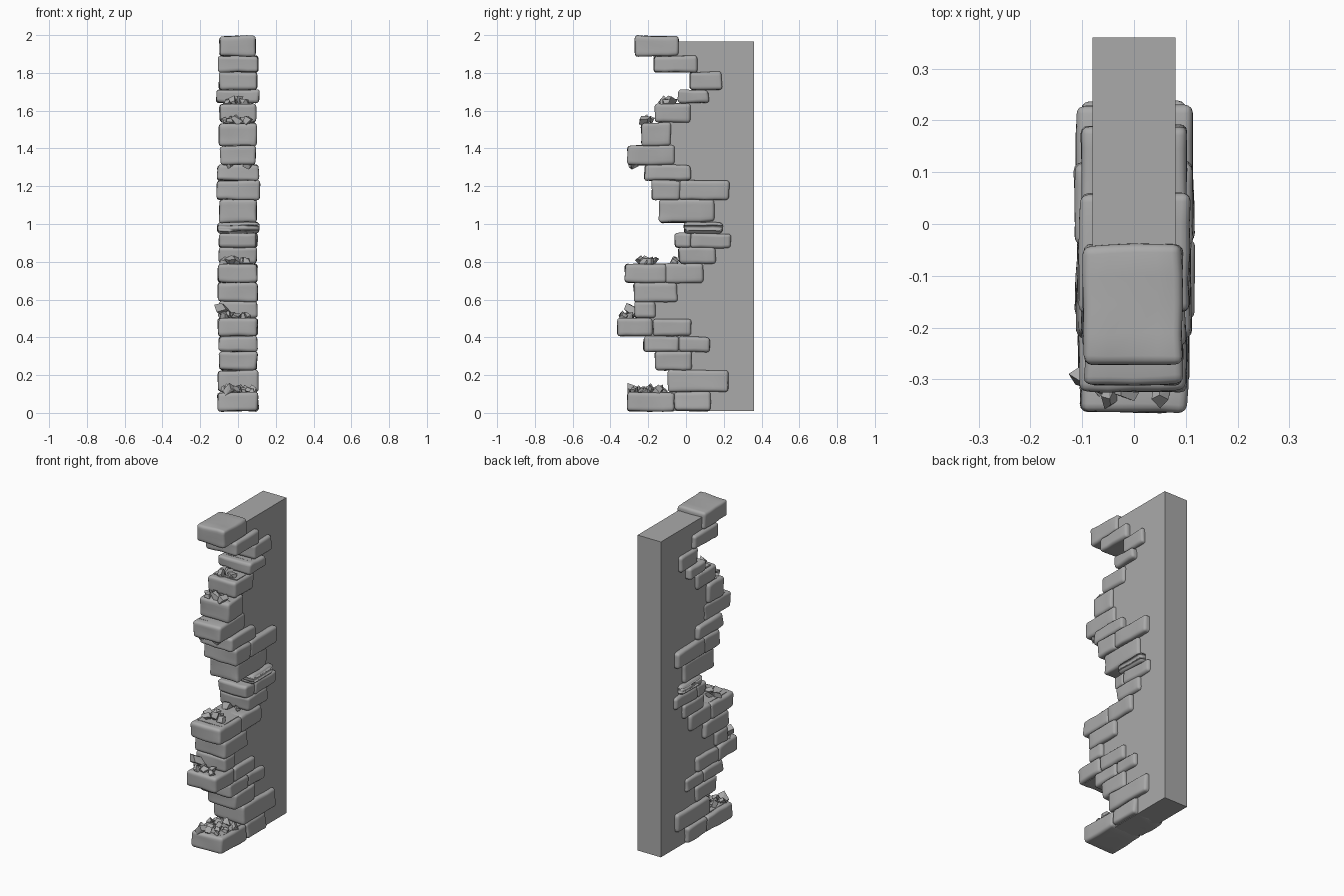
import bpy
import bmesh
import random
from math import pi
from mathutils import Vector, Matrix, noise

random.seed(7)
default_cube = bpy.data.objects.get("Cube")
if default_cube:
    bpy.data.objects.remove(default_cube, do_unlink=True)

stone = bpy.data.materials.new("grey_stone")
stone.use_nodes = True
GREY = (0.4, 0.4, 0.4, 1)
stone.diffuse_color = GREY
stone.node_tree.nodes["Principled BSDF"].inputs["Base Color"].default_value = GREY

# Courses from top to bottom: (z low, z high, half width, [(y front, y back), ...])
COURSES = [
    (1.89, 1.995, .095, [(-.27, -.04)]),
    (1.805, 1.89, .105, [(-.17, .06)]),
    (1.71, 1.805, .1, [(.02, .19)]),
    (1.64, 1.71, .112, [(-.04, .12)]),
    (1.535, 1.635, .095, [(-.165, .025)]),
    (1.415, 1.535, .1, [(-.235, -.08)]),
    (1.315, 1.415, .092, [(-.31, -.06)]),
    (1.23, 1.315, .11, [(-.22, .025)]),
    (1.13, 1.23, .112, [(-.18, -.03), (-.035, .23)]),
    (1.01, 1.13, .1, [(-.14, .15)]),
    (.95, 1.01, .11, [(-.01, .19)]),
    (.875, .95, .1, [(-.06, .025), (.025, .24)]),
    (.79, .875, .1, [(-.04, .155)]),
    (.69, .79, .103, [(-.32, -.105), (-.11, .09)]),
    (.59, .69, .106, [(-.275, -.045)]),
    (.5, .59, .1, [(-.27, -.16)]),
    (.405, .5, .104, [(-.365, -.175), (-.175, .03)]),
    (.325, .405, .1, [(-.225, -.035), (-.035, .125)]),
    (.225, .325, .1, [(-.165, .03)]),
    (.11, .225, .106, [(-.095, .225)]),
    (.01, .108, .106, [(-.31, -.06), (-.06, .13)]),
]


def finish(bm, name):
    bmesh.ops.recalc_face_normals(bm, faces=bm.faces)
    mesh = bpy.data.meshes.new(name)
    bm.to_mesh(mesh)
    bm.free()
    obj = bpy.data.objects.new(name, mesh)
    mesh.materials.append(stone)
    bpy.context.collection.objects.link(obj)
    return obj


def jitter(amount):
    return Vector([random.uniform(-amount, amount) for _ in range(3)])


def brick(name, y0, y1, z0, z1, half):
    """Worn block: jittered box, rounded edges, gentle surface unevenness."""
    bm = bmesh.new()
    bmesh.ops.create_cube(bm, size=1)
    size = Vector((2 * half, y1 - y0, z1 - z0))
    centre = Vector((0, (y0 + y1) / 2, (z0 + z1) / 2))
    for v in bm.verts:
        v.co = v.co * size + centre + jitter(.004)
    bmesh.ops.subdivide_edges(bm, edges=bm.edges[:], cuts=3, use_grid_fill=True)
    sharp = [e for e in bm.edges if e.calc_face_angle(0) > 1]
    bmesh.ops.bevel(bm, geom=sharp, offset=.016, segments=3, profile=.5, affect='EDGES')
    for v in bm.verts:
        v.co += noise.noise_vector(v.co * 14) * .005
    obj = finish(bm, name)
    for poly in obj.data.polygons:
        poly.use_smooth = True


def chip(name, x, y, z, size):
    """Angular fragment of broken masonry."""
    bm = bmesh.new()
    bmesh.ops.create_cube(bm, size=size)
    turn = Matrix.Rotation(random.uniform(0, pi), 3, jitter(1).normalized())
    stretch = Vector((1.1, random.uniform(.8, 1.2), .65))
    for v in bm.verts:
        v.co = turn @ ((v.co + jitter(size * .25)) * stretch) + Vector((x, y, z))
    hull = bmesh.ops.convex_hull(bm, input=bm.verts[:])
    bmesh.ops.delete(bm, geom=list(set(hull["geom_interior"])), context='VERTS')
    finish(bm, name)


# Bricks along the broken edge
for row, (z0, z1, half, spans) in enumerate(COURSES):
    for col, (y0, y1) in enumerate(spans):
        brick(f"brick_{row + 1}_{col + 1}", y0, y1, z0, z1, half)

# Wall core, its front edge stepping in behind each course
outline = [(.36, .01), (.36, 1.965)]
for i, (z0, z1, half, spans) in enumerate(COURSES):
    top = 1.965 if i == 0 else COURSES[i - 1][0]
    front = spans[0][0] + .04
    outline += [(front, top), (front, z0)]
bm = bmesh.new()
face = bm.faces.new([bm.verts.new((-.08, y, z)) for y, z in outline])
side = bmesh.ops.extrude_face_region(bm, geom=[face])
bmesh.ops.translate(bm, vec=(.16, 0, 0),
                    verts=[g for g in side["geom"] if isinstance(g, bmesh.types.BMVert)])
finish(bm, "wall_core")

# Rubble lying on the ledges: (y from, y to, z, x spread, count)
LEDGES = [
    (-.13, -.06, 1.65, .05, 4),
    (-.23, -.18, 1.55, .08, 6),
    (-.29, -.27, 1.315, .08, 2),
    (-.25, -.17, .803, .07, 6),
    (-.07, -.05, .805, .05, 2),
    (-.34, -.29, .512, .08, 6),
    (-.3, -.12, .122, .08, 14),
]
for ledge, (y0, y1, z, spread, count) in enumerate(LEDGES):
    for k in range(count):
        t = (k + .5) / count
        x = spread * (2 * ((k * .618 + .2) % 1) - 1)
        chip(f"rubble_{ledge + 1}_{k + 1}", x, y0 + (y1 - y0) * t, z, random.uniform(.025, .042))
chip("rubble_leaning", -.075, -.285, .545, .055)
